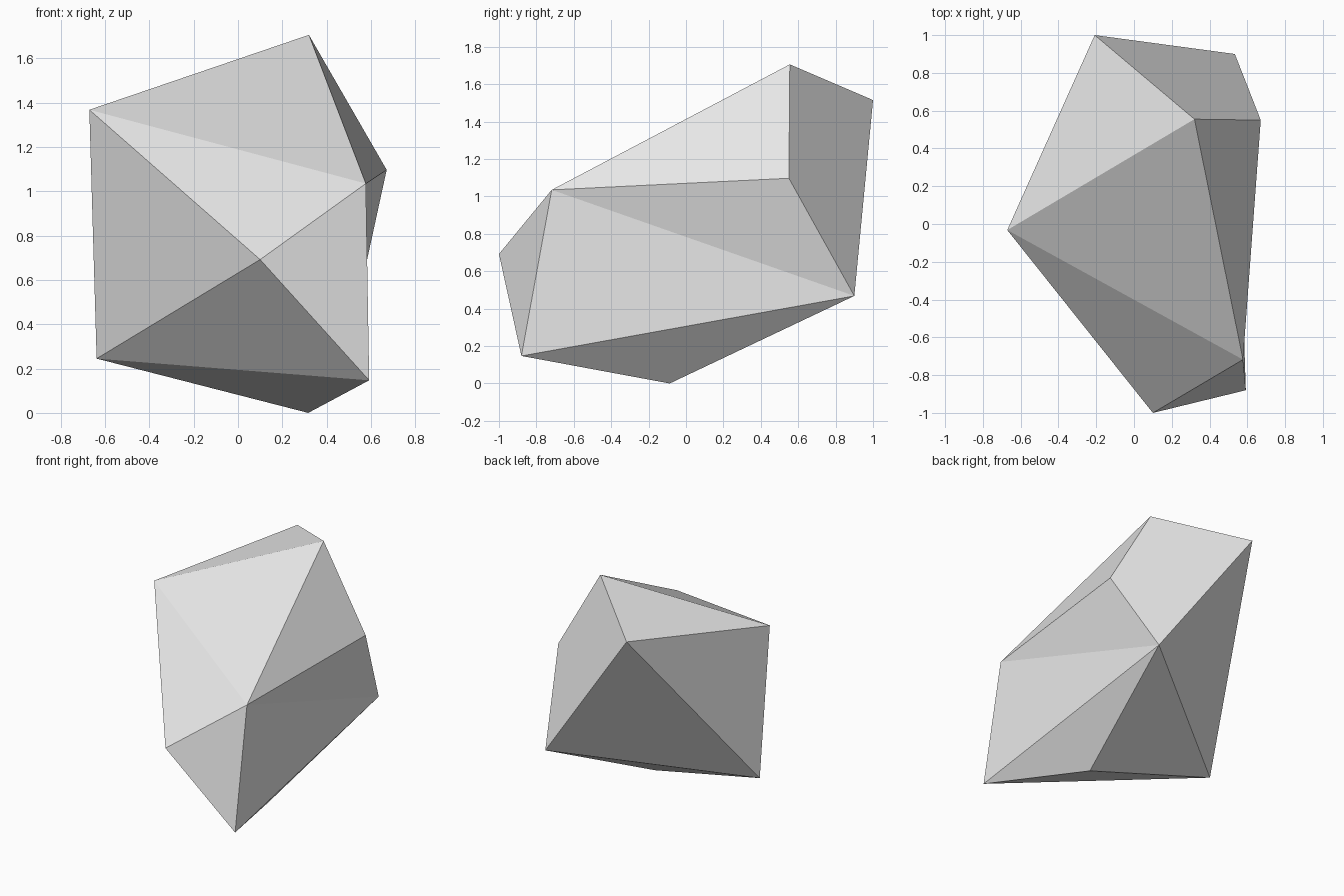
import bpy

cube = bpy.data.objects.get("Cube")
if cube:
    bpy.data.objects.remove(cube, do_unlink=True)

# Plain grey stone
grey = bpy.data.materials.new("stone_grey")
grey.use_nodes = True
colour = (0.8, 0.8, 0.8, 1.0)
grey.diffuse_color = colour
for node in grey.node_tree.nodes:
    if node.type == 'BSDF_PRINCIPLED':
        node.inputs["Base Color"].default_value = colour

# Named corners of the faceted boulder
corners = {
    "nose":       (0.10, -1.0, 0.692),
    "front_foot": (0.592, -0.88, 0.147),
    "shoulder":   (0.577, -0.718, 1.035),
    "side_top":   (-0.671, -0.032, 1.368),
    "peak":       (0.32, 0.555, 1.706),
    "side_bulge": (0.671, 0.55, 1.097),
    "back_foot":  (0.534, 0.90, 0.468),
    "back_top":   (-0.208, 1.0, 1.515),
    "side_foot":  (-0.638, 0.04, 0.245),
    "base":       (0.317, -0.087, 0.0),
}
# Facets, each listed by its corners, counter-clockwise from outside
facets = [
    # front and top
    "nose shoulder side_top",
    "side_top shoulder peak",
    "nose side_top side_foot",
    "nose side_foot front_foot",
    "nose front_foot shoulder",
    "side_top peak back_top",
    # left side
    "shoulder side_bulge peak",
    "shoulder back_foot side_bulge",
    "shoulder front_foot back_foot",
    # back
    "peak side_bulge back_top",
    "side_bulge back_foot back_top",
    "side_top back_top side_foot",
    "back_top back_foot side_foot",
    # underside
    "back_foot base side_foot",
    "front_foot base back_foot",
    "front_foot side_foot base",
]

names = list(corners)
mesh = bpy.data.meshes.new("boulder")
mesh.from_pydata(list(corners.values()), [],
                 [[names.index(n) for n in f.split()] for f in facets])
mesh.materials.append(grey)
mesh.validate()
mesh.update()
boulder = bpy.data.objects.new("boulder", mesh)
bpy.context.collection.objects.link(boulder)
